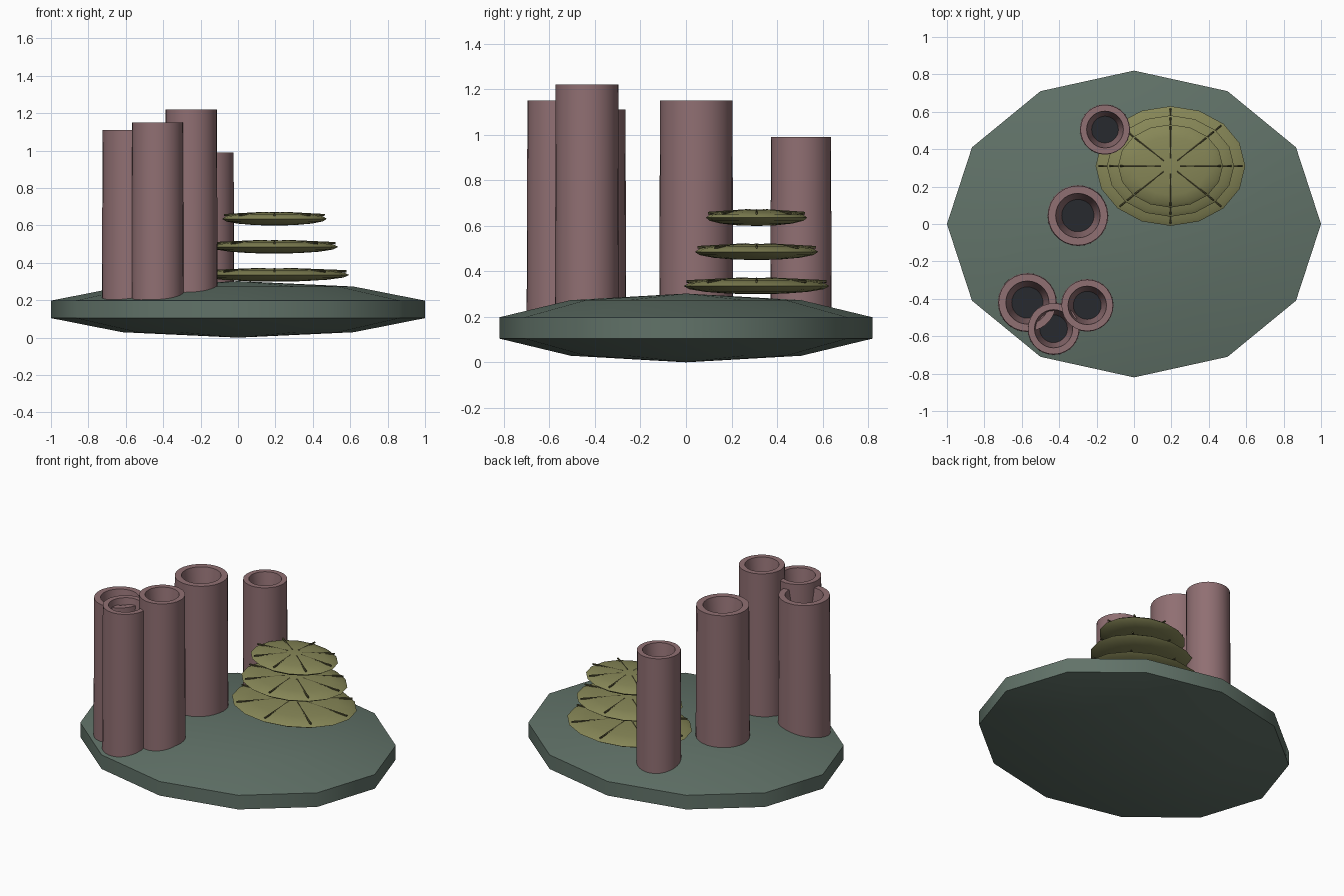
import bpy, bmesh, math
from mathutils import Vector, Matrix

if "Cube" in bpy.data.objects:
    bpy.data.objects.remove(bpy.data.objects["Cube"])


def material(name, rgb):
    m = bpy.data.materials.new(name)
    m.diffuse_color = (*rgb, 1)
    m.use_nodes = True
    m.node_tree.nodes["Principled BSDF"].inputs["Base Color"].default_value = m.diffuse_color
    return m


ROCK = material("rock_green", (0.12, 0.17, 0.14))
PINK = material("tube_pink", (0.28, 0.16, 0.17))
DARK = material("hole_dark", (0.02, 0.023, 0.028))
OLIVE = material("plate_olive", (0.24, 0.24, 0.095))
RIB = material("rib_brown", (0.09, 0.085, 0.035))


def finish(bm, name, mats, angle=40):
    bmesh.ops.recalc_face_normals(bm, faces=bm.faces)
    me = bpy.data.meshes.new(name)
    bm.to_mesh(me)
    bm.free()
    ob = bpy.data.objects.new(name, me)
    bpy.context.collection.objects.link(ob)
    for m in mats:
        me.materials.append(m)
    bpy.ops.object.select_all(action='DESELECT')
    ob.select_set(True)
    bpy.context.view_layer.objects.active = ob
    bpy.ops.object.shade_smooth_by_angle(angle=math.radians(angle))
    return ob


def ellipsoid(name, centre, size, segments, rings, mat, angle=40):
    bm = bmesh.new()
    bmesh.ops.create_uvsphere(
        bm, u_segments=segments, v_segments=rings, radius=1,
        matrix=Matrix.Translation(centre) @ Matrix.Diagonal((*size, 1)))
    return finish(bm, name, [mat], angle)


def tube(name, x, y, r, top, segs=28):
    # outer wall, flat rim, funnel-shaped hole closed by a dark floor
    profile = [(r, 0.17), (0.975 * r, top), (0.73 * r, top), (0.53 * r, top - 0.2)]
    bm = bmesh.new()
    loops = []
    for pr, z in profile:
        loops.append([bm.verts.new((x + pr * math.cos(a), y + pr * math.sin(a), z))
                      for a in (2 * math.pi * i / segs for i in range(segs))])
    for lo, hi in zip(loops, loops[1:]):
        for i in range(segs):
            j = (i + 1) % segs
            bm.faces.new((lo[i], lo[j], hi[j], hi[i]))
    bm.faces.new(loops[0])
    bm.faces.new(loops[-1]).material_index = 1
    return finish(bm, name, [PINK, DARK])


def ribs(name, centre, rx, ry, count=8):
    # thin rods radiating over the plate, dropping towards its edge
    bm = bmesh.new()
    for k in range(count):
        a = 2 * math.pi * k / count
        d = Vector((rx * math.cos(a), ry * math.sin(a), 0))
        p = d * 0.18 + Vector((0, 0, 0.032))
        q = d * 0.96 + Vector((0, 0, 0.020))
        axis = q - p
        rot = axis.to_track_quat('Z', 'Y').to_matrix().to_4x4()
        bmesh.ops.create_cone(
            bm, cap_ends=True, segments=6, radius1=0.006, radius2=0.006,
            depth=axis.length,
            matrix=Matrix.Translation(Vector(centre) + (p + q) / 2) @ rot)
    return finish(bm, name, [RIB])


# Low-poly rock base: five rings leave a short upright band at the edge
edge = math.sin(math.radians(72))
ellipsoid("rock_base", (0, 0, 0.151), (1 / edge, 0.82 / edge, 0.151), 12, 5, ROCK, 50)

# Tubes
for i, (x, y, r, top) in enumerate([
        (-0.155, 0.505, 0.135, 0.99),
        (-0.30, 0.045, 0.163, 1.15),
        (-0.57, -0.42, 0.158, 1.11),
        (-0.25, -0.435, 0.141, 1.22),
        (-0.43, -0.56, 0.140, 1.15)]):
    tube(f"tube_{i + 1}", x, y, r, top)

# Stacked plates with radiating ribs
for i in range(3):
    c = (0.195, 0.31, 0.335 + 0.15 * i)
    rx, ry = 0.40 - 0.06 * i, 0.32 - 0.049 * i
    ellipsoid(f"plate_{i + 1}", c, (rx, ry, 0.036), 16, 8, OLIVE)
    ribs(f"plate_ribs_{i + 1}", c, rx, ry)
